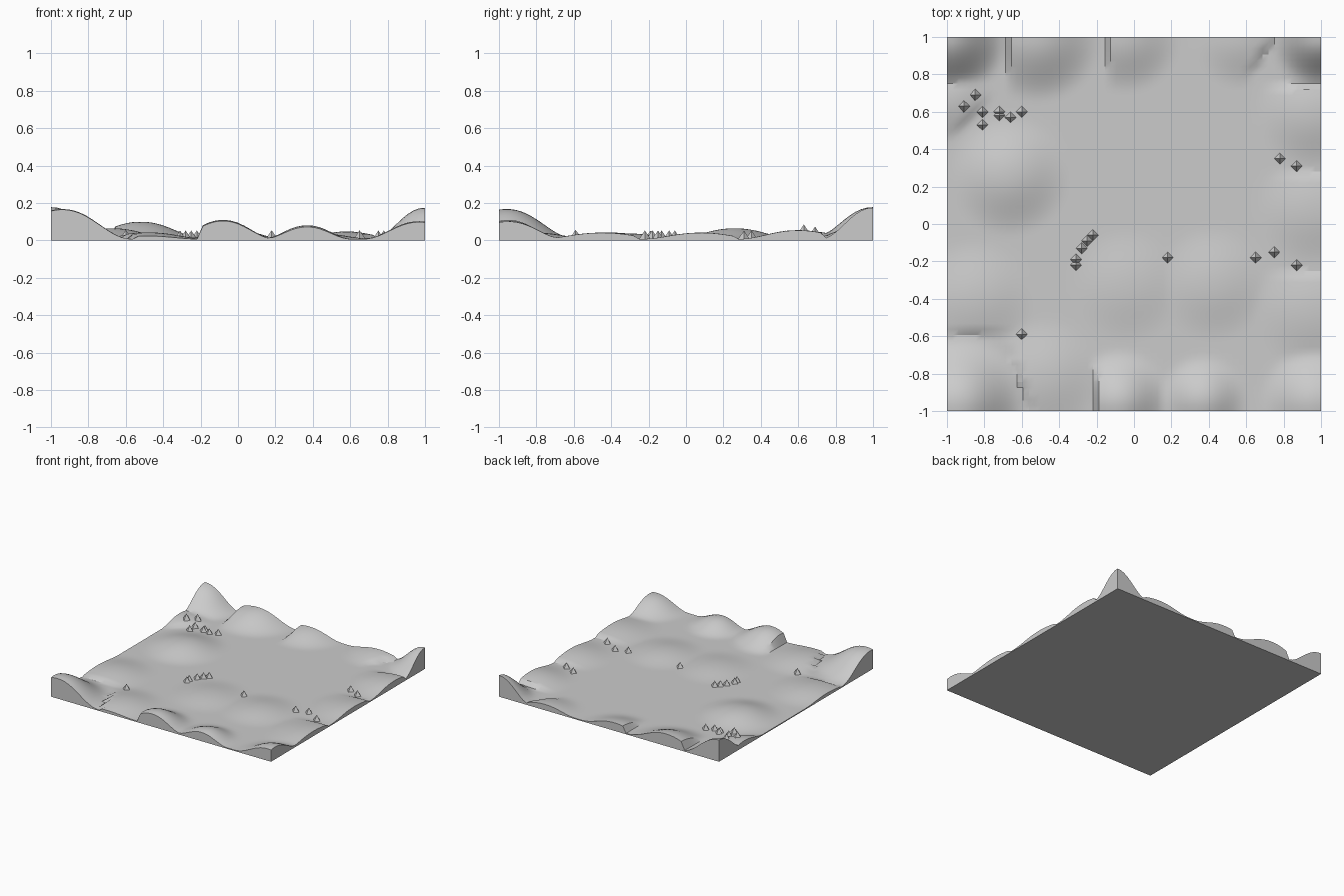
import bpy, bmesh, math

cube = bpy.data.objects.get("Cube")
if cube:
    bpy.data.objects.remove(cube, do_unlink=True)

CELLS = 64
FLOOR = 0.008

stone = bpy.data.materials.new("plain grey")
stone.use_nodes = True
grey = (0.6, 0.6, 0.6, 1)
stone.diffuse_color = grey
stone.node_tree.nodes["Principled BSDF"].inputs["Base Color"].default_value = grey


def add_object(name, bm):
    mesh = bpy.data.meshes.new(name)
    bm.to_mesh(mesh)
    bm.free()
    mesh.materials.append(stone)
    obj = bpy.data.objects.new(name, mesh)
    bpy.context.collection.objects.link(obj)
    return obj


# Cliff directions: the side of the line on which a mound is kept
def east_of(limit):
    return lambda x, y: x > limit


def north_of(limit):
    return lambda x, y: y > limit


def south_of(limit):
    return lambda x, y: y < limit


def beside(px, py, nx, ny):
    return lambda x, y: (x - px) * nx + (y - py) * ny > 0


# Each mound: centre x, centre y, radius, height, optional cliff
mounds = [
    # corners
    (-0.94, -0.96, 0.37, 0.16, None),
    (-1, 1, 0.33, 0.17, None),
    (1, 1, 0.28, 0.167, None),
    (0.97, -0.95, 0.3, 0.095, None),
    # back edge
    (-0.52, 1, 0.35, 0.092, east_of(-0.67)),
    (-0.05, 1, 0.3, 0.058, east_of(-0.14)),
    (0.58, 1, 0.28, 0.04, beside(0.57, 0.73, -0.27, 0.17)),
    # left-hand edge
    (-0.98, 0.67, 0.25, 0.04, beside(-0.92, 0.52, -1, 1)),
    (-0.67, 0.26, 0.33, 0.057, None),
    (-0.85, -0.4, 0.32, 0.034, north_of(-0.59)),
    # right-hand edge
    (0.96, 0.6, 0.32, 0.047, south_of(0.745)),
    (0.96, 0.08, 0.32, 0.034, south_of(0.28)),
    (0.96, -0.45, 0.34, 0.034, south_of(-0.26)),
    # front edge
    (-0.48, -0.82, 0.32, 0.035, beside(-0.6, -0.85, 0.3, 0.1)),
    (-0.08, -0.95, 0.28, 0.102, east_of(-0.195)),
    (0.37, -0.94, 0.24, 0.073, None),
    # centre
    (-0.04, -0.33, 0.31, 0.024, None),
    (0.42, -0.32, 0.31, 0.03, east_of(0.14)),
]


def ground_height(x, y):
    top = 0
    for cx, cy, radius, height, keep in mounds:
        d = math.hypot(x - cx, y - cy) / radius
        if d < 1 and (keep is None or keep(x, y)):
            top = max(top, height * (1 + math.cos(math.pi * d ** 1.1)) / 2)
    return FLOOR + top


# Terrain block: rolling top, straight walls, flat base
bm = bmesh.new()
bmesh.ops.create_grid(bm, x_segments=CELLS, y_segments=CELLS, size=1)
for v in bm.verts:
    v.co.z = ground_height(v.co.x, v.co.y)
rim = [e for e in bm.edges if e.is_boundary]
wall = bmesh.ops.extrude_edge_only(bm, edges=rim)["geom"]
for v in wall:
    if isinstance(v, bmesh.types.BMVert):
        v.co.z = 0
base_rim = [e for e in wall if isinstance(e, bmesh.types.BMEdge) and e.is_boundary]
bmesh.ops.contextual_create(bm, geom=base_rim)
bmesh.ops.recalc_face_normals(bm, faces=bm.faces)
terrain = add_object("terrain", bm)
bpy.context.view_layer.objects.active = terrain
terrain.select_set(True)
bpy.ops.object.shade_smooth_by_angle(angle=math.radians(30))
terrain.select_set(False)

# Small four-sided rocks standing on the ground
rock_groups = {
    "corner_rock": [(-0.91, 0.63), (-0.85, 0.69), (-0.81, 0.6), (-0.81, 0.53),
                    (-0.72, 0.58), (-0.72, 0.6), (-0.66, 0.57), (-0.6, 0.6)],
    "middle_rock": [(-0.31, -0.19), (-0.31, -0.22), (-0.28, -0.13),
                    (-0.25, -0.09), (-0.22, -0.06), (0.18, -0.18)],
    "edge_rock": [(0.65, -0.18), (0.75, -0.15), (0.87, -0.22),
                  (0.78, 0.35), (0.87, 0.31), (-0.6, -0.59)],
}
for name, spots in rock_groups.items():
    for x, y in spots:
        bm = bmesh.new()
        bmesh.ops.create_cone(bm, cap_ends=True, segments=4,
                              radius1=0.034, radius2=0, depth=0.05)
        rock = add_object(name, bm)
        rock.location = (x, y, ground_height(x, y) + 0.02)
